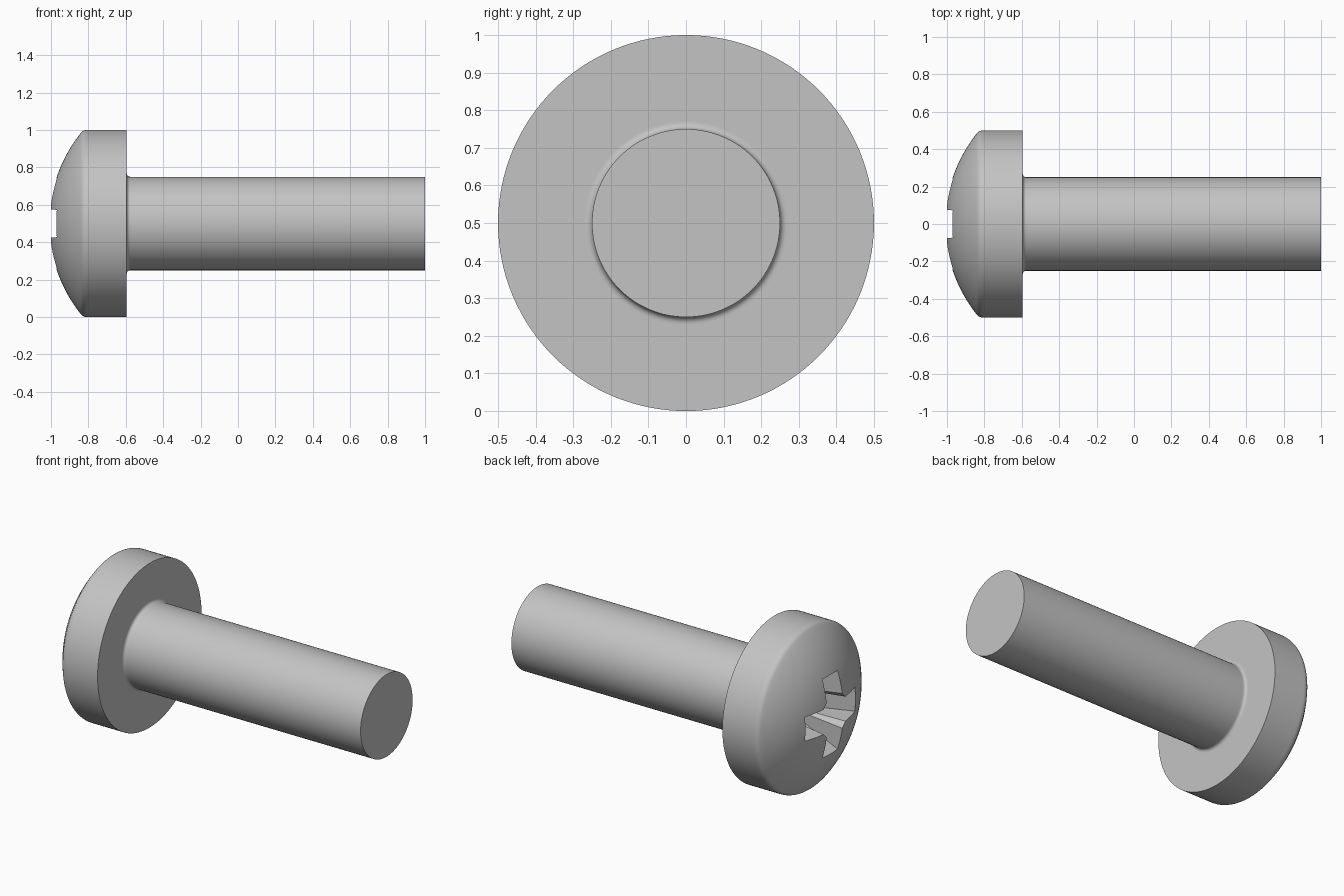
import bpy, bmesh
from math import sin, cos, pi, sqrt, atan2

cube = bpy.data.objects.get("Cube")
if cube:
    bpy.data.objects.remove(cube, do_unlink=True)

steel = bpy.data.materials.new("grey_steel")
steel.use_nodes = True
steel.diffuse_color = (0.55, 0.55, 0.55, 1)
steel.node_tree.nodes["Principled BSDF"].inputs["Base Color"].default_value = (0.55, 0.55, 0.55, 1)

AXIS_Z = 0.5


def loft(name, rings):
    """Closed solid through rings of equal point count, capped at both ends."""
    bm = bmesh.new()
    loops = [[bm.verts.new(p) for p in ring] for ring in rings]
    n = len(loops[0])
    for a, b in zip(loops, loops[1:]):
        for i in range(n):
            j = (i + 1) % n
            bm.faces.new((a[i], a[j], b[j], b[i]))
    bm.faces.new(loops[0])
    bm.faces.new(loops[-1])
    bmesh.ops.recalc_face_normals(bm, faces=bm.faces)
    mesh = bpy.data.meshes.new(name)
    bm.to_mesh(mesh)
    bm.free()
    mesh.materials.append(steel)
    obj = bpy.data.objects.new(name, mesh)
    bpy.context.collection.objects.link(obj)
    return obj


def circle(x, r, n=128):
    return [(x, r * cos(2 * pi * i / n), AXIS_Z + r * sin(2 * pi * i / n)) for i in range(n)]


def arc(cx, cr, radius, a0, a1, steps):
    """Profile points (x, r) along an arc."""
    return [(cx + radius * cos(a0 + (a1 - a0) * i / steps),
             cr + radius * sin(a0 + (a1 - a0) * i / steps)) for i in range(steps + 1)]


# Domed head: large arc blended into the rim by a small tangent arc
DOME, APEX, ROUND = 0.777, -1.01, 0.04
dome_x = APEX + DOME
round_r = 0.5 - ROUND
round_x = dome_x - sqrt((DOME - ROUND) ** 2 - round_r ** 2)
meet = atan2(round_r, round_x - dome_x)
profile = arc(dome_x, 0, DOME, pi - 0.03, meet, 20)
profile += arc(round_x, round_r, ROUND, meet, pi / 2, 5)[1:]
profile += [(round_x + 0.01, 0.5), (-0.595, 0.5)]

# Flat underside, fillet, and plain shank
FILLET = 0.018
profile += [(-0.595, 0.25 + FILLET + 0.005)]
profile += arc(-0.595 + FILLET, 0.25 + FILLET, FILLET, pi, 1.5 * pi, 6)
profile += [(-0.57, 0.25), (1.0, 0.25)]
screw = loft("pan_head_screw", [circle(x, r) for x, r in profile])


# Cross recess: tapered four-winged cutter with chamfered inner corners
def cross(x, reach, half, chamfer):
    wing = [(reach, -half), (reach, half), (half + chamfer, half), (half, half + chamfer)]
    pts = []
    for q in range(4):
        c, s = round(cos(q * pi / 2)), round(sin(q * pi / 2))
        pts += [(x, c * u - s * v, AXIS_Z + s * u + c * v) for u, v in wing]
    return pts


cutter = loft("recess_cutter", [
    cross(-1.05, 0.28, 0.078, 0.034),
    cross(-0.72, 0.115, 0.058, 0.012),
    cross(-0.69, 0.03, 0.015, 0.003),
])
cut = screw.modifiers.new("cross_recess", "BOOLEAN")
cut.operation = "DIFFERENCE"
cut.solver = "EXACT"
cut.object = cutter

bpy.ops.object.select_all(action="DESELECT")
screw.select_set(True)
bpy.context.view_layer.objects.active = screw
bpy.ops.object.modifier_apply(modifier=cut.name)
bpy.data.objects.remove(cutter, do_unlink=True)
bpy.ops.object.shade_smooth_by_angle(angle=0.4)
